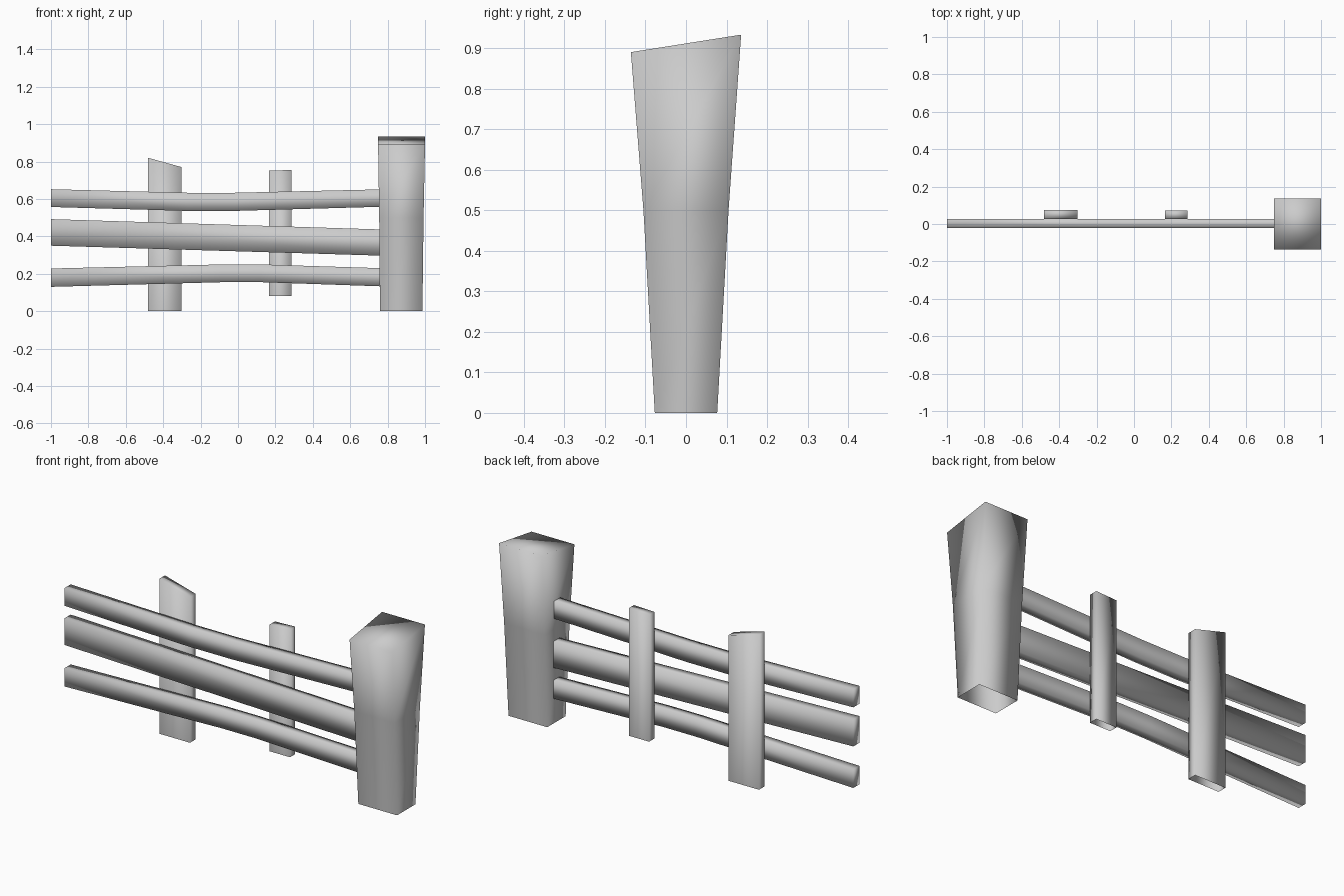
import bpy, bmesh

if "Cube" in bpy.data.objects:
    bpy.data.objects.remove(bpy.data.objects["Cube"])


def loft(name, rings, cap_start=False, cap_end=True):
    """Join four-cornered rings into a smooth-shaded tube with optional end caps."""
    bm = bmesh.new()
    loops = [[bm.verts.new(p) for p in ring] for ring in rings]
    for a, b in zip(loops, loops[1:]):
        for i in range(4):
            j = (i + 1) % 4
            bm.faces.new((a[i], a[j], b[j], b[i]))
    if cap_start:
        bm.faces.new(loops[0][::-1])
    if cap_end:
        bm.faces.new(loops[-1])
    bmesh.ops.recalc_face_normals(bm, faces=bm.faces)
    mesh = bpy.data.meshes.new(name)
    bm.to_mesh(mesh)
    bm.free()
    for p in mesh.polygons:
        p.use_smooth = True
    obj = bpy.data.objects.new(name, mesh)
    bpy.context.collection.objects.link(obj)
    return obj


def level(x0, x1, y0, y1, z):
    """Horizontal ring; z holds the heights of its four corners."""
    return list(zip((x0, x1, x1, x0), (y0, y0, y1, y1), z))


def rail(name, stations):
    """Rail along x from (x, bottom z, top z) stations, open where it meets the post."""
    y0, y1 = -0.022, 0.028
    rings = [[(x, y0, b), (x, y1, b), (x, y1, t), (x, y0, t)] for x, b, t in stations]
    loft(name, rings, cap_start=True, cap_end=False)


def picket(name, x0, x1, y1, bottom, left_top, right_top):
    """Upright board behind the rails with an open bottom and a slanted top."""
    y0 = 0.028
    loft(name, [level(x0, x1, y0, y1, [bottom] * 4),
                level(x0, x1, y0, y1, (left_top, right_top, right_top, left_top))])


# Tapered end post, wider at the slanted top, open underneath
loft("end_post", [
    level(0.759, 0.986, -0.077, 0.077, [0] * 4),
    level(0.755, 0.992, -0.105, 0.105, [0.5] * 4),
    level(0.749, 1.0, -0.136, 0.136, (0.89, 0.89, 0.933, 0.933)),
])

# Three bent or slanted rails
rail("top_rail", [(-1, 0.557, 0.652), (-0.27, 0.536, 0.633),
                  (-0.02, 0.536, 0.633), (0.76, 0.558, 0.651)])
rail("middle_rail", [(-1, 0.35, 0.492), (0.76, 0.297, 0.437)])
rail("bottom_rail", [(-1, 0.13, 0.228), (-0.08, 0.155, 0.25),
                     (0.12, 0.155, 0.25), (0.76, 0.133, 0.23)])

# Two upright boards on the back
picket("wide_picket", -0.481, -0.301, 0.076, 0, 0.82, 0.77)
picket("narrow_picket", 0.166, 0.285, 0.072, 0.08, 0.751, 0.755)
